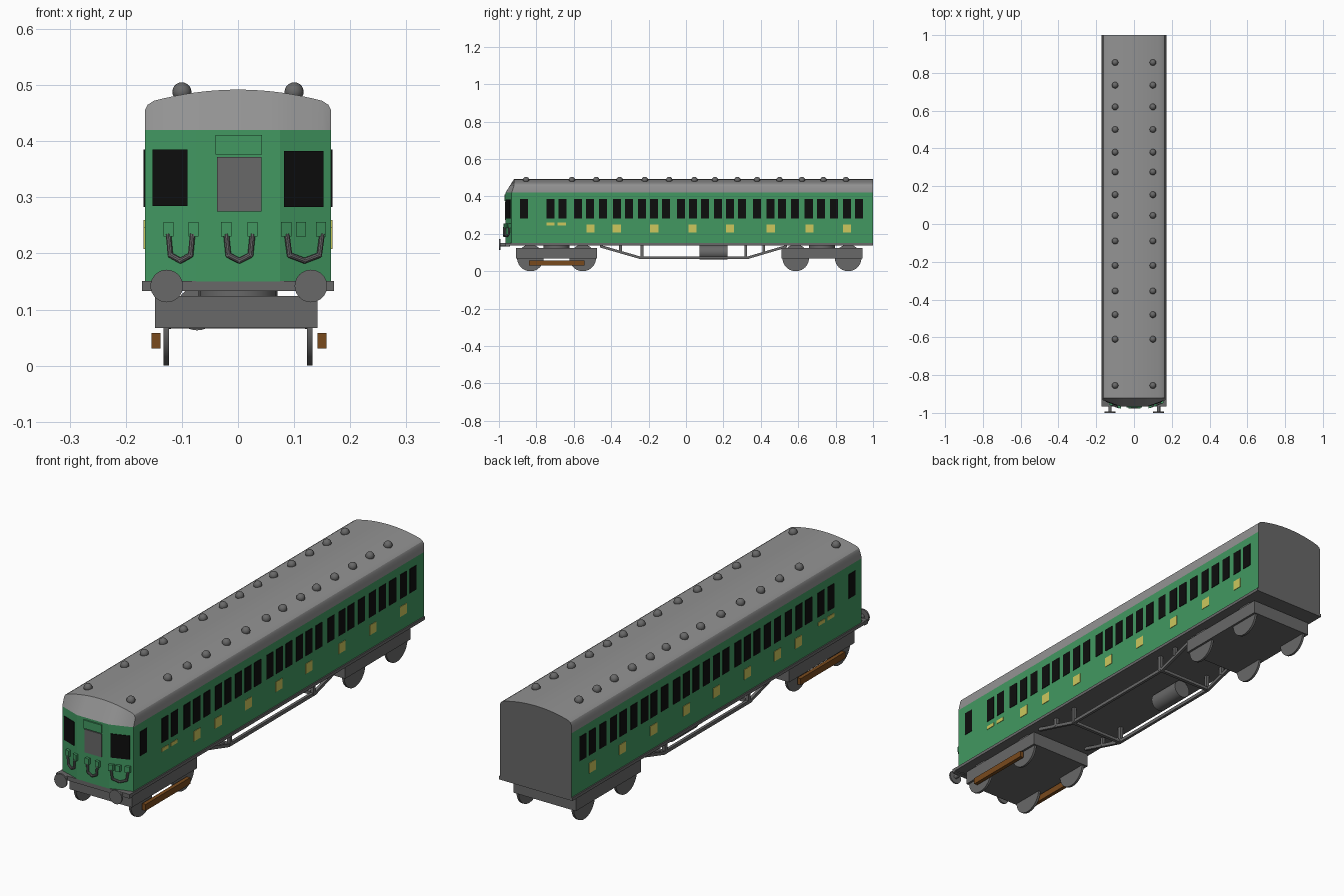
import bpy, bmesh, math
from mathutils import Vector, Matrix

if "Cube" in bpy.data.objects:
    bpy.data.objects.remove(bpy.data.objects["Cube"])

def material(name, rgb):
    m = bpy.data.materials.new(name)
    m.diffuse_color = (*rgb, 1)
    m.use_nodes = True
    m.node_tree.nodes["Principled BSDF"].inputs["Base Color"].default_value = m.diffuse_color
    return m

GREEN = material("green paint", (0.054, 0.314, 0.120))
ROOF = material("roof grey", (0.29, 0.29, 0.29))
GREY = material("frame grey", (0.14, 0.14, 0.14))
BLACK = material("window black", (0.004, 0.004, 0.004))
YELLOW = material("yellow panel", (0.61, 0.58, 0.11))
BROWN = material("brown wood", (0.19, 0.068, 0.012))

def finish(name, bm, *mats, smooth=False):
    bmesh.ops.recalc_face_normals(bm, faces=bm.faces)
    me = bpy.data.meshes.new(name)
    bm.to_mesh(me)
    bm.free()
    for m in mats:
        me.materials.append(m)
    ob = bpy.data.objects.new(name, me)
    bpy.context.collection.objects.link(ob)
    if smooth:
        bpy.ops.object.select_all(action='DESELECT')
        ob.select_set(True)
        bpy.context.view_layer.objects.active = ob
        bpy.ops.object.shade_smooth_by_angle(angle=math.radians(30))
    return ob

def add_box(bm, x0, x1, y0, y1, z0, z1):
    mat = Matrix.Translation(((x0 + x1) / 2, (y0 + y1) / 2, (z0 + z1) / 2)) @ \
        Matrix.Diagonal((x1 - x0, y1 - y0, z1 - z0, 1))
    bmesh.ops.create_cube(bm, size=1, matrix=mat)

def box(name, mat, *dims):
    bm = bmesh.new()
    add_box(bm, *dims)
    return finish(name, bm, mat)

def add_rod(bm, a, b, r, segs=24):
    a, b = Vector(a), Vector(b)
    rot = (b - a).to_track_quat('Z', 'Y').to_matrix().to_4x4()
    bmesh.ops.create_cone(bm, cap_ends=True, segments=segs, radius1=r, radius2=r,
                          depth=(b - a).length, matrix=Matrix.Translation((a + b) / 2) @ rot)

def front_y(x):
    """Plan shape of the cab front: flat centre, swept back sides."""
    t = max(0, (abs(x) - 0.075) / (0.166 - 0.075))
    return -0.965 + 0.033 * t

def front_plate(name, mat, x0, x1, z0, z1, out):
    bm = bmesh.new()
    add_box(bm, x0, x1, 0, 1, z0, z1)
    for v in bm.verts:
        v.co.y = front_y(v.co.x) + (0.002 if v.co.y > 0.5 else -out)
    return finish(name, bm, mat)

# Green body, with a grey rear end
W = 0.166
bm = bmesh.new()
plan = [(W, 1), (W, front_y(W)), (0.075, -0.965), (-0.075, -0.965), (-W, front_y(W)), (-W, 1)]
base = bm.faces.new([bm.verts.new((x, y, 0.15)) for x, y in plan])
top = bmesh.ops.extrude_face_region(bm, geom=[base])
for v in top["geom"]:
    if isinstance(v, bmesh.types.BMVert):
        v.co.z = 0.42
for f in bm.faces:
    f.material_index = int(all(v.co.y > 0.99 for v in f.verts))
finish("body", bm, GREEN, GREY)

# Arched roof with a sloping front
arc = [(0.15 * i / 8, 0.472 + 0.02 * (1 - (i / 8) ** 2)) for i in range(-8, 9)]
side = [(W, 0.42), (W, 0.455), (0.161, 0.465)]
profile = [(-x, z) for x, z in side] + arc + side[::-1]
bm = bmesh.new()
rear = [bm.verts.new((x, 1, z)) for x, z in profile]
crown = [bm.verts.new((x, -0.92 if z > 0.43 else front_y(x), z)) for x, z in profile]
eave = [bm.verts.new((x, front_y(x), 0.42)) for x, z in profile[2:-2]]
eave = [crown[0]] * 2 + eave + [crown[-1]] * 2
for i in range(len(profile) - 1):
    bm.faces.new((rear[i], rear[i + 1], crown[i + 1], crown[i]))
    front = list(dict.fromkeys((crown[i], crown[i + 1], eave[i + 1], eave[i])))
    if len(front) > 2:
        bm.faces.new(front)
bm.faces.new(rear).material_index = 1
bm.faces.new([rear[0], *dict.fromkeys(eave), rear[-1]])
finish("roof", bm, ROOF, GREY, smooth=True)

# Roof ventilators in two rows
bm = bmesh.new()
for y in (0.855, 0.735, 0.62, 0.5, 0.38, 0.275, 0.155, 0.045,
          -0.09, -0.22, -0.355, -0.48, -0.61, -0.855):
    for x in (-0.1, 0.1):
        bmesh.ops.create_uvsphere(bm, u_segments=16, v_segments=10, radius=0.017,
                                  matrix=Matrix.Translation((x, y, 0.488)))
finish("roof_vents", bm, GREY, smooth=True)

# Side windows and yellow panels, both sides
windows = [-0.866, -0.725, -0.66, -0.578, -0.513, -0.444, -0.369, -0.305, -0.235, -0.171, -0.107,
           -0.027, 0.037, 0.102, 0.171, 0.235, 0.30, 0.38, 0.452, 0.513, 0.583, 0.656, 0.722,
           0.791, 0.861, 0.925]
panels = [-0.51, -0.37, -0.17, 0.035, 0.235, 0.453, 0.66, 0.861]
wb, pb = bmesh.new(), bmesh.new()
for s in (-1, 1):
    x0, x1 = sorted((s * 0.164, s * 0.168))
    for y in windows:
        add_box(wb, x0, x1, y - 0.022, y + 0.022, 0.283, 0.385)
    for y in panels:
        add_box(pb, x0, x1, y - 0.022, y + 0.022, 0.208, 0.25)
    for y in (-0.725, -0.664):
        add_box(pb, x0, x1, y - 0.022, y + 0.022, 0.245, 0.26)
finish("side_windows", wb, BLACK)
finish("yellow_panels", pb, YELLOW)

# Cab front: windows, door plate, indicator box
front_plate("cab_window_left", BLACK, -0.152, -0.09, 0.285, 0.385, 0.003)
front_plate("cab_window_right", BLACK, 0.082, 0.152, 0.283, 0.383, 0.003)
front_plate("front_door_panel", GREY, -0.037, 0.042, 0.275, 0.372, 0.004)
front_plate("indicator_box", GREEN, -0.04, 0.043, 0.376, 0.411, 0.006)

# Hose sockets and hanging hoses
for i, x in enumerate((-0.124, -0.079, -0.021, 0.026, 0.086, 0.112, 0.148)):
    front_plate(f"hose_socket_{i + 1}", GREEN, x - 0.009, x + 0.009, 0.23, 0.256, 0.012)
bm = bmesh.new()
for a, b in ((-0.124, -0.081), (-0.021, 0.026), (0.087, 0.15)):
    m, q = (a + b) / 2, (b - a) * 0.08
    pts = [(a, 0.235), (a + q, 0.197), (m, 0.187), (b - q, 0.197), (b, 0.235)]
    pts = [(x, front_y(x) - 0.008, z) for x, z in pts]
    for p, r in zip(pts, pts[1:]):
        add_rod(bm, p, r, 0.005, 10)
    for p in pts[1:-1]:
        bmesh.ops.create_icosphere(bm, subdivisions=2, radius=0.005, matrix=Matrix.Translation(p))
finish("hoses", bm, GREY, smooth=True)

# Floor frame, buffer beam and buffers
box("floor_frame", GREY, -0.171, 0.171, -0.955, 1, 0.137, 0.15)
box("buffer_beam", GREY, -0.171, 0.171, -0.965, -0.945, 0.133, 0.151)
bm = bmesh.new()
for x in (-0.127, 0.13):
    add_rod(bm, (x, -0.996, 0.142), (x, -0.94, 0.142), 0.009, 16)
    add_rod(bm, (x, -1, 0.142), (x, -0.993, 0.142), 0.029, 32)
finish("buffers", bm, GREY, smooth=True)

# Bogies with wheels
for name, yc in (("front", -0.692), ("rear", 0.727)):
    box(f"{name}_bogie_frame", GREY, -0.148, 0.142, yc - 0.217, yc + 0.217, 0.067, 0.124)
    bm = bmesh.new()
    add_rod(bm, (0, yc, 0.12), (0, yc, 0.14), 0.07)
    finish(f"{name}_bogie_pivot", bm, GREY, smooth=True)
    bm = bmesh.new()
    for y in (yc - 0.14, yc + 0.14):
        for x in (-0.128, 0.128):
            add_rod(bm, (x - 0.005, y, 0.071), (x + 0.005, y, 0.071), 0.071, 40)
    finish(f"{name}_wheels", bm, GREY, smooth=True)

# Wooden pickup beams beside the front bogie
box("pickup_beam_left", BROWN, -0.154, -0.138, -0.84, -0.543, 0.031, 0.058)
box("pickup_beam_right", BROWN, 0.142, 0.158, -0.84, -0.543, 0.031, 0.058)

# Underframe trusses with posts and cross bars
bm = bmesh.new()
path = [(-0.46, 0.134), (-0.245, 0.072), (0.33, 0.072), (0.54, 0.134)]
for x in (-0.125, 0.125):
    verts = [bm.verts.new((x - 0.006, y, z + d)) for d, seq in ((-0.007, path), (0.007, path[::-1]))
             for y, z in seq]
    ext = bmesh.ops.extrude_face_region(bm, geom=[bm.faces.new(verts)])
    bmesh.ops.translate(bm, vec=(0.012, 0, 0),
                        verts=[g for g in ext["geom"] if isinstance(g, bmesh.types.BMVert)])
    for y, z in ((-0.235, 0.07), (0.32, 0.07), (-0.35, 0.1), (0.415, 0.1)):
        add_box(bm, x - 0.007, x + 0.007, y - 0.007, y + 0.007, z, 0.14)
for y in (-0.24, 0.325):
    add_box(bm, -0.125, 0.125, y - 0.007, y + 0.007, 0.066, 0.079)
finish("underframe_truss", bm, GREY)

# Air tank
bm = bmesh.new()
add_rod(bm, (-0.073, 0.072, 0.101), (-0.073, 0.222, 0.101), 0.038, 32)
finish("air_tank", bm, GREY, smooth=True)
